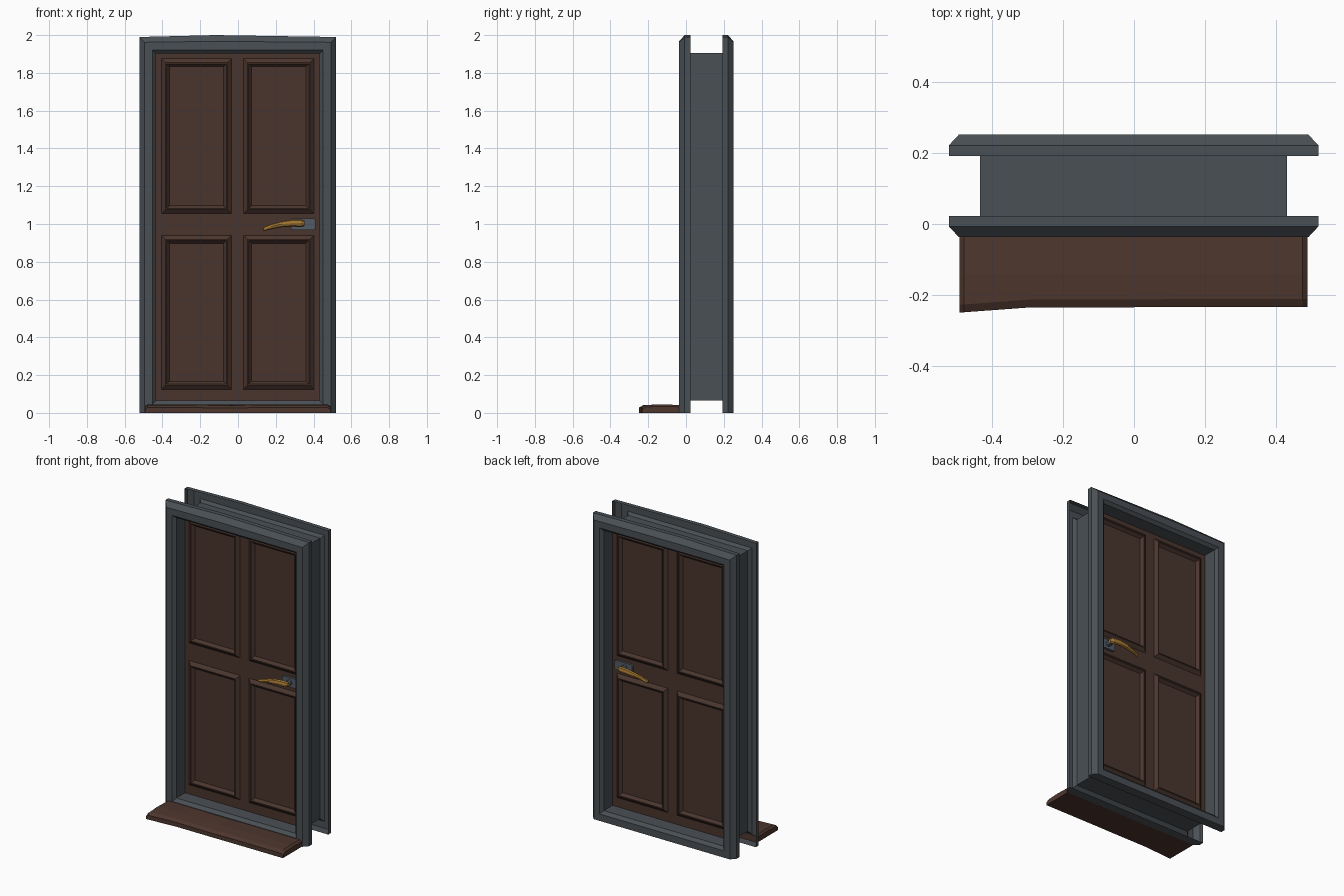
import bpy, bmesh, math

if "Cube" in bpy.data.objects:
    bpy.data.objects.remove(bpy.data.objects["Cube"])

MID = 0.1075                      # y of the door's centre plane

def material(name, rgb):
    m = bpy.data.materials.new(name)
    m.diffuse_color = (*rgb, 1)
    m.use_nodes = True
    m.node_tree.nodes["Principled BSDF"].inputs["Base Color"].default_value = m.diffuse_color
    return m

GREY = material("slate grey", (0.068, 0.080, 0.091))
BROWN = material("dark brown", (0.068, 0.036, 0.027))
STEP = material("reddish brown", (0.075, 0.037, 0.027))
GOLD = material("brass gold", (0.36, 0.18, 0.030))
STEEL = material("steel blue grey", (0.085, 0.105, 0.125))

def finish(bm, name, mat):
    bmesh.ops.remove_doubles(bm, verts=bm.verts, dist=1e-5)
    bmesh.ops.recalc_face_normals(bm, faces=bm.faces)
    me = bpy.data.meshes.new(name)
    bm.to_mesh(me)
    bm.free()
    me.materials.append(mat)
    ob = bpy.data.objects.new(name, me)
    bpy.context.collection.objects.link(ob)
    return ob

def loft(bm, rings, closed=True):
    vs = [[bm.verts.new(p) for p in r] for r in rings]
    n = len(vs[0])
    for a, b in zip(vs, vs[1:]):
        for i in range(n if closed else n - 1):
            j = (i + 1) % n
            bm.faces.new((a[i], a[j], b[j], b[i]))
    return vs

# Door surround: rectangular loops swept through a moulded casing section
def loop(left, right, low, high, y, bow=0.0):
    return [(left, y, low), (right, y, low), (right, y, high),
            (-0.12, y, high + bow), (left, y, high)]

def casing(name, y0, s):
    section = [(0, 0, 0.06, 0.01), (0, 0, 0.03, 0.01), (0.028, 0, 0, 0.005),
               (0.07, 0.045, 0, 0), (0.088, 0.065, 0.018, 0)]
    bm = bmesh.new()
    loft(bm, [loop(-0.522 + d, 0.52 - d, low, 1.99 - d, y0 + s * y, bow)
              for d, low, y, bow in section])
    return finish(bm, name, GREY)

casing("front_casing", -0.037, 1)
casing("back_casing", 0.252, -1)

# Jamb lining between the two casings
bm = bmesh.new()
loft(bm, [loop(-0.434, 0.432, 0.065, 1.904, y) for y in (-0.019, MID, 0.234)])
finish(bm, "jamb", GREY)

# Door leaf with four moulded panels on each face
XS = (-0.434, -0.405, -0.035, 0.03, 0.402, 0.432)
ZS = (0.065, 0.125, 0.94, 1.055, 1.875, 1.904)
bm = bmesh.new()
for y, flip in ((0.072, False), (2 * MID - 0.072, True)):
    grid = [[bm.verts.new((x, y, z)) for x in XS] for z in ZS]
    panels = []
    for r in range(5):
        for c in range(5):
            q = [grid[r][c], grid[r][c + 1], grid[r + 1][c + 1], grid[r + 1][c]]
            f = bm.faces.new(q[::-1] if flip else q)
            if r in (1, 3) and c in (1, 3):
                panels.append(f)
    bm.normal_update()
    for width, depth in ((0.03, 0.018), (0.008, 0.0), (0.022, -0.018)):
        bmesh.ops.inset_individual(bm, faces=panels, thickness=width, depth=depth)
        bm.normal_update()
me = bpy.data.meshes.new("door_leaf")
bm.to_mesh(me)
bm.free()
me.materials.append(BROWN)
bpy.context.collection.objects.link(bpy.data.objects.new("door_leaf", me))

# Handles on both faces: back plate, spindle and curved lever
def handle(side, face, s):
    bm = bmesh.new()
    outline = [(0.28, 0.975), (0.29, 0.968), (0.40, 0.968), (0.41, 0.975),
               (0.41, 1.023), (0.40, 1.03), (0.29, 1.03), (0.28, 1.023)]
    rings = loft(bm, [[(x, face + s * d, z) for x, z in outline] for d in (0, 0.014)])
    bm.faces.new(rings[-1])
    finish(bm, side + "_handle_plate", STEEL)

    bm = bmesh.new()
    rings = loft(bm, [[(0.335 + 0.017 * math.cos(i * math.pi / 4), face + s * d,
                        1.0 + 0.017 * math.sin(i * math.pi / 4)) for i in range(8)]
                      for d in (0.014, 0.052)])
    bm.faces.new(rings[-1])
    finish(bm, side + "_handle_spindle", STEEL)

    # lever stations: x, distance from door, z, half height
    path = [(0.352, 0.050, 1.003, 0.014), (0.335, 0.057, 1.004, 0.020),
            (0.285, 0.062, 1.005, 0.019), (0.23, 0.064, 0.999, 0.016),
            (0.175, 0.060, 0.986, 0.014), (0.136, 0.052, 0.973, 0.010)]
    bm = bmesh.new()
    rings = loft(bm, [[(x, face + s * (d + 0.75 * h * math.cos(i * math.pi / 4)),
                        z + h * math.sin(i * math.pi / 4)) for i in range(8)]
                      for x, d, z, h in path])
    bm.faces.new(rings[0])
    bm.faces.new(rings[-1])
    finish(bm, side + "_handle_lever", GOLD)

handle("front", 0.072, -1)
handle("back", 2 * MID - 0.072, 1)

# Worn doorstep with an uneven front edge
bm = bmesh.new()
stations = [(-0.492, -0.25, 0.010), (-0.48, -0.249, 0), (-0.29, -0.235, 0),
            (-0.03, -0.235, 0.002), (0.11, -0.234, 0), (0.475, -0.234, 0),
            (0.489, -0.234, 0.010)]
rings = loft(bm, [[(x, -0.034, 0), (x, y, 0), (x, y, 0.028 - drop),
                   (x, y + 0.022, 0.041 - drop), (x, -0.14, 0.045 - drop),
                   (x, -0.034, 0.042 - drop)] for x, y, drop in stations])
bm.faces.new(rings[0])
bm.faces.new(rings[-1])
finish(bm, "doorstep", STEP)
